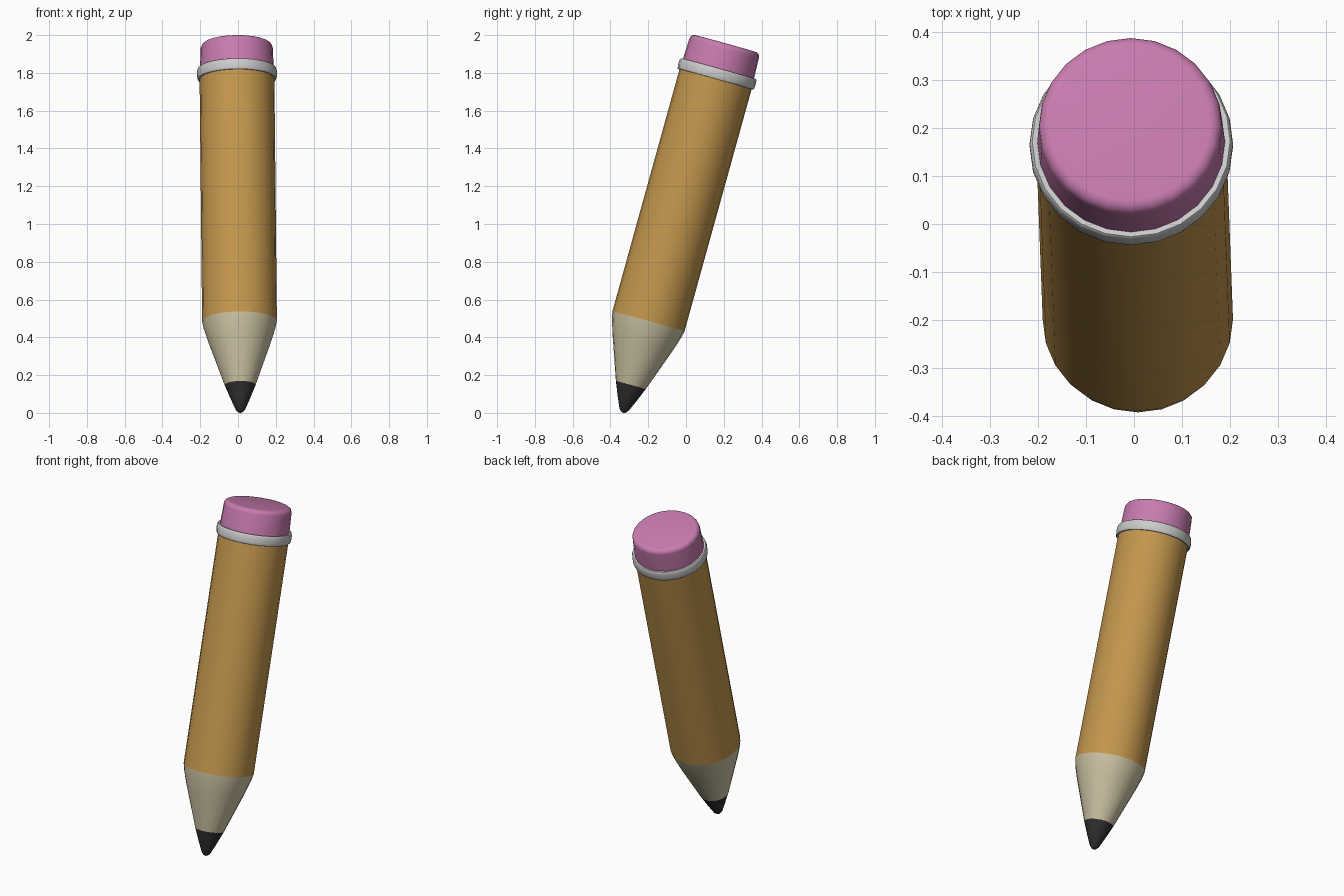
import bpy
import math
from mathutils import Vector

if "Cube" in bpy.data.objects:
    bpy.data.objects.remove(bpy.data.objects["Cube"])

SIDES = 24
TIP = Vector((0.013, -0.333, 0.0))
AXIS = Vector((-0.010, 0.267, 0.9636)).normalized()
TILT = Vector((0, 0, 1)).rotation_difference(AXIS)


def lathe(name, profile, color=None):
    """Revolve (radius, height) points around the pencil axis."""
    verts, faces, rings = [], [], []
    for r, h in profile:
        n = 1 if r == 0 else SIDES
        rings.append([len(verts) + i for i in range(n)])
        for i in range(n):
            a = math.tau * i / SIDES
            verts.append(TIP + TILT @ Vector((r * math.cos(a), r * math.sin(a), h)))
    for lo, hi in zip(rings, rings[1:]):
        for i in range(SIDES):
            j = (i + 1) % SIDES
            if len(lo) == 1:
                faces.append((lo[0], hi[j], hi[i]))
            elif len(hi) == 1:
                faces.append((lo[i], lo[j], hi[0]))
            else:
                faces.append((lo[i], lo[j], hi[j], hi[i]))
    mesh = bpy.data.meshes.new(name)
    mesh.from_pydata(verts, [], faces)
    obj = bpy.data.objects.new(name, mesh)
    bpy.context.collection.objects.link(obj)
    if color:
        mat = bpy.data.materials.new(name + "_color")
        mat.diffuse_color = (*color, 1)
        mat.use_nodes = True
        mat.node_tree.nodes["Principled BSDF"].inputs["Base Color"].default_value = mat.diffuse_color
        mesh.materials.append(mat)
    bpy.ops.object.select_all(action='DESELECT')
    obj.select_set(True)
    bpy.context.view_layer.objects.active = obj
    bpy.ops.object.shade_smooth_by_angle(angle=math.radians(40))
    return obj


# Graphite point, slightly rounded
lathe("lead", [(0, 0), (0.012, 0.004), (0.025, 0.018), (0.05, 0.075), (0.082, 0.153)],
      (0.03, 0.03, 0.03))

# Sharpened wood cone
lathe("wood_cone", [(0.082, 0.153), (0.168, 0.395), (0.190, 0.465), (0.198, 0.503)],
      (0.62, 0.56, 0.38))

# Painted barrel
lathe("barrel", [(0.198, 0.503), (0.198, 1.845)], (0.55, 0.31, 0.075))

# Metal band with a rounded outer face
band = [(0.206 + 0.006 * math.cos(a), 1.862 + 0.029 * math.sin(a))
        for a in (math.pi * (k / 8 - 0.5) for k in range(9))]
lathe("metal_band", [(0.190, 1.835)] + band + [(0.190, 1.889)])

# Eraser with a softened rim
rim = [(0.165 + 0.026 * math.cos(a), 2.003 + 0.026 * math.sin(a))
       for a in (math.pi / 2 * k / 5 for k in range(6))]
lathe("eraser", [(0.196, 1.87)] + rim + [(0, 2.029)], (0.58, 0.2, 0.43))
